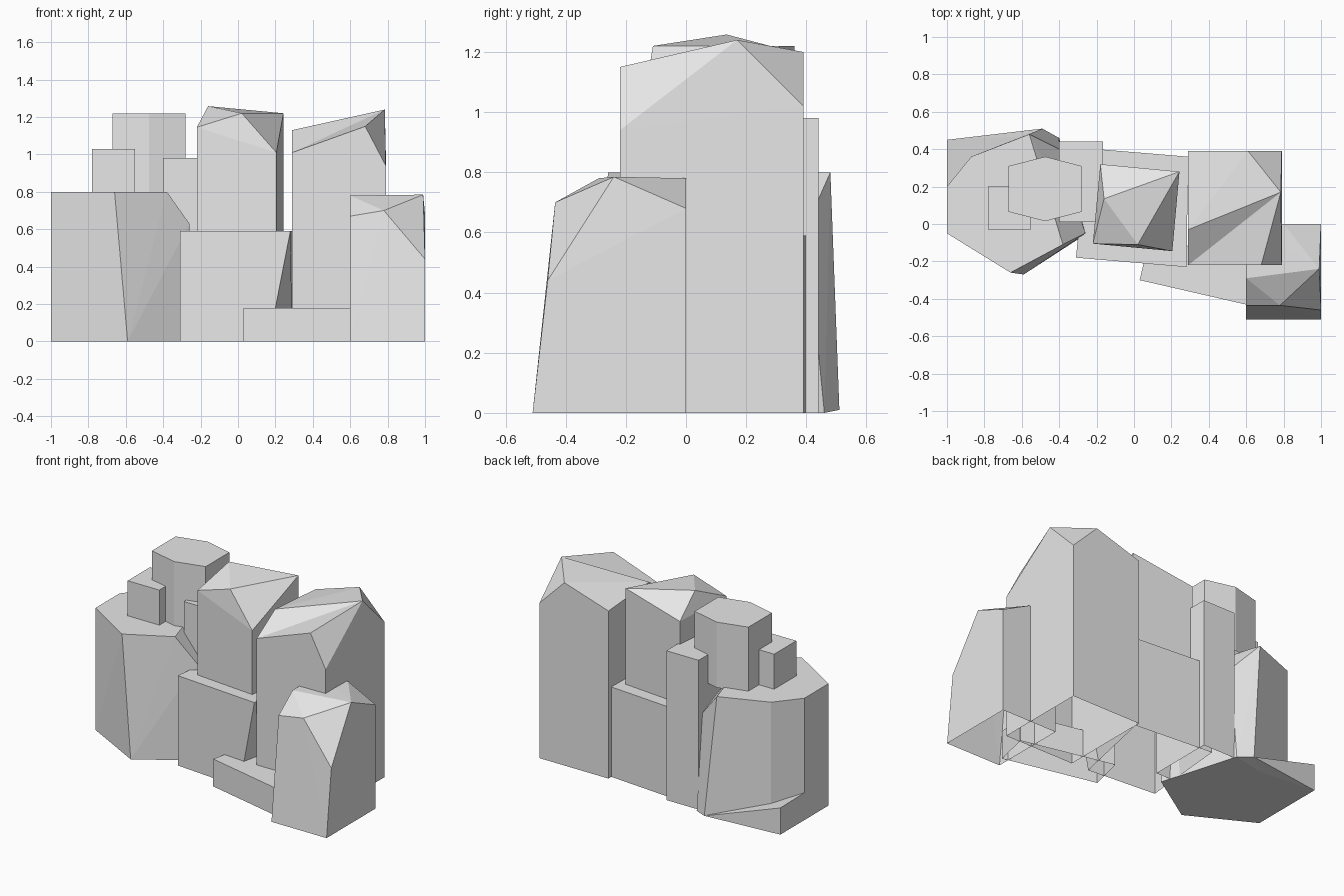
import bpy, bmesh

cube = bpy.data.objects.get("Cube")
if cube:
    bpy.data.objects.remove(cube, do_unlink=True)

stone = bpy.data.materials.new("light_grey_stone")
stone.use_nodes = True
stone.diffuse_color = (0.8, 0.8, 0.8, 1)
stone.node_tree.nodes["Principled BSDF"].inputs["Base Color"].default_value = (0.8, 0.8, 0.8, 1)


def rock(name, points, open_base=True):
    """Convex faceted stone wrapped around its corner points, usually hollow below."""
    bm = bmesh.new()
    for p in points:
        bm.verts.new(p)
    bmesh.ops.convex_hull(bm, input=bm.verts[:])
    loose = [v for v in bm.verts if not v.link_faces]
    bmesh.ops.delete(bm, geom=loose, context='VERTS')
    bmesh.ops.dissolve_limit(bm, angle_limit=0.01, verts=bm.verts[:], edges=bm.edges[:])
    bmesh.ops.recalc_face_normals(bm, faces=bm.faces[:])
    if open_base:
        base_faces = [f for f in bm.faces if f.normal.z < -0.99]
        bmesh.ops.delete(bm, geom=base_faces, context='FACES')
    mesh = bpy.data.meshes.new(name)
    bm.to_mesh(mesh)
    bm.free()
    mesh.materials.append(stone)
    obj = bpy.data.objects.new(name, mesh)
    bpy.context.collection.objects.link(obj)


def ring(outline, z):
    return [(x, y, z) for x, y in outline]


def box(x0, x1, y0, y1):
    return [(x0, y0), (x1, y0), (x1, y1), (x0, y1)]


def prism(name, outline, z0, z1):
    rock(name, ring(outline, z0) + ring(outline, z1))


# Broad left boulder with chamfered right shoulder
rock("left_boulder",
     ring([(-1, -.05), (-.66, -.26), (-.38, -.11), (-.56, .48), (-.87, .36), (-1, .2)], .8)
     + ring([(-1, -.05), (-.59, -.27), (-.25, -.05), (-.4, .46), (-.87, .36), (-1, .2)], 0)
     + [(-.49, .51, .01), (-.26, -.05, .63), (-.4, .4, .62)], open_base=False)

# Sloping ledge at the back foot of the boulder
rock("back_ledge", [(-1, .45, 0), (-1, .45, .175), (-1, .2, .18), (-1, .2, 0),
                    (-.49, .51, .01), (-.56, .47, .035), (-.5, .4, 0)], open_base=False)

# Stones on and beside the boulder
hexagon = [(-.475, .36), (-.28, .31), (-.28, .065), (-.475, .015), (-.67, .065), (-.67, .31)]
prism("hexagonal_stone", hexagon, .79, 1.22)
prism("small_block", box(-.78, -.55, -.03, .2), .79, 1.03)
prism("back_pillar", box(-.4, -.165, .01, .44), 0, .98)

# Middle base, undercut at its front right corner
base = [(-.31, -.18), (.28, -.23), (.29, .36), (-.255, .405)]
foot = [(-.31, -.18), (.165, -.22), (.29, .36), (-.255, .405)]
rock("middle_base", ring(base, .59) + ring(foot, 0))

# Middle tower with faceted peak
tower = [(-.22, -.105), (.205, -.145), (.243, .28), (-.18, .32)]
heights = [1.145, 1.01, 1.22, 1.13]
rock("middle_tower", ring(tower, .57)
     + [(x, y, z) for (x, y), z in zip(tower, heights)]
     + [(.02, -.11, 1.22), (-.16, .135, 1.258)])

# Tall right tower, and the brow that forms a valley across its top
front_left, front_right, peak = (.29, -.22, 1.01), (.79, -.22, .94), (.785, .17, 1.24)
rock("right_tower", ring(box(.29, .79, -.22, .39), 0)
     + [front_left, front_right, peak, (.79, .39, 1.02),
        (.61, .39, 1.2), (.29, .39, 1.1), (.29, -.03, 1.13)])
rock("right_tower_brow", [front_left, front_right, peak, (.68, -.22, 1.15)])

# Front right stone leaning back
rock("front_right_stone", ring(box(.6, 1, -.51, 0), 0)
     + [(.6, -.435, .67), (.78, -.435, .7), (1, -.46, .44), (.6, -.29, .78),
        (.99, -.24, .785), (.8, 0, .78), (1, 0, .68), (.6, 0, .78)])

# Low angled step
prism("low_step", [(.03, -.3), (.64, -.44), (.69, -.21), (.085, -.07)], 0, .18)
